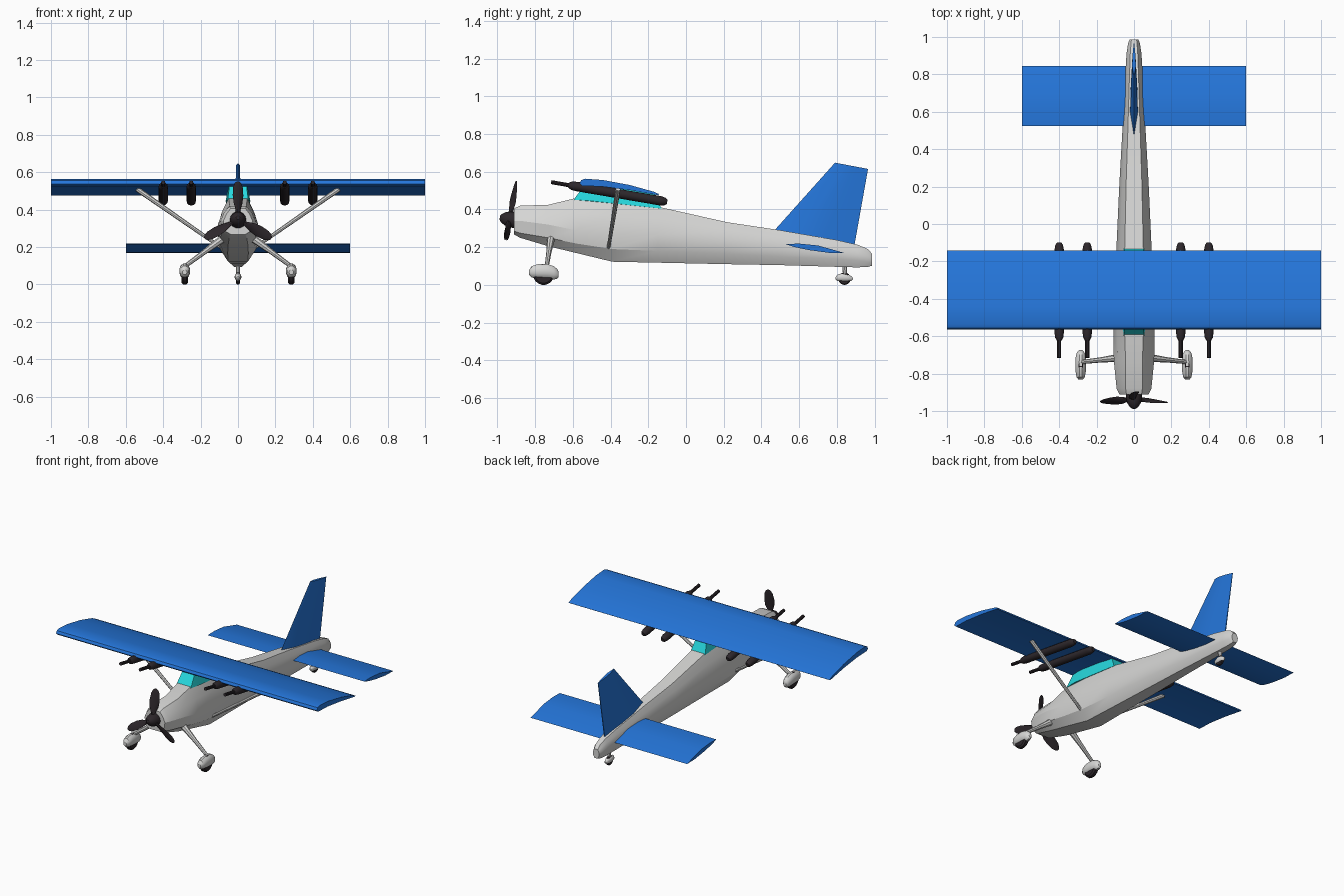
import bpy, bmesh, math
from mathutils import Vector, Matrix

if "Cube" in bpy.data.objects:
    bpy.data.objects.remove(bpy.data.objects["Cube"])


def material(name, rgb):
    m = bpy.data.materials.new(name)
    m.diffuse_color = (*rgb, 1)
    m.use_nodes = True
    m.node_tree.nodes["Principled BSDF"].inputs["Base Color"].default_value = m.diffuse_color
    return m


GREY = material("light_grey", (0.67, 0.67, 0.66))
BLUE = material("blue", (0.018, 0.18, 0.70))
DARK = material("near_black", (0.026, 0.020, 0.024))
CYAN = material("cyan_glass", (0.02, 0.70, 0.74))


def loft(name, rings, mat, matrix=None, angle=30):
    """Skin a list of equal-length point rings and cap both ends."""
    bm = bmesh.new()
    rows = [[bm.verts.new(p) for p in ring] for ring in rings]
    n = len(rows[0])
    for a, b in zip(rows, rows[1:]):
        for i in range(n):
            j = (i + 1) % n
            bm.faces.new((a[i], a[j], b[j], b[i]))
    bm.faces.new(rows[0])
    bm.faces.new(rows[-1])
    if matrix:
        bm.transform(matrix)
    bmesh.ops.recalc_face_normals(bm, faces=bm.faces[:])
    me = bpy.data.meshes.new(name)
    bm.to_mesh(me)
    bm.free()
    me.materials.append(mat)
    ob = bpy.data.objects.new(name, me)
    bpy.context.collection.objects.link(ob)
    bpy.ops.object.select_all(action='DESELECT')
    ob.select_set(True)
    bpy.context.view_layer.objects.active = ob
    bpy.ops.object.shade_smooth_by_angle(angle=math.radians(angle))
    return ob


def rod(name, p, q, profile, mat, sides=10):
    """Round part from p to q; profile = (fraction, radius) pairs."""
    p, q = Vector(p), Vector(q)
    d = q - p
    u = d.cross(Vector((0, 0, 1))).normalized()
    v = d.cross(u).normalized()
    rings = []
    for t, r in profile:
        rings.append([p + d * t + (u * math.cos(a) + v * math.sin(a)) * r
                      for a in (2 * math.pi * k / sides for k in range(sides))])
    return loft(name, rings, mat)


def pod(name, x, stations, mat, sides=12):
    """Streamlined body along y; stations = (y, z_low, z_high, half_width)."""
    rings = []
    for y, z0, z1, w in stations:
        rings.append([(x + w * math.cos(a), y, (z0 + z1) / 2 + (z1 - z0) / 2 * math.sin(a))
                      for a in (2 * math.pi * (k + .5) / sides for k in range(sides))])
    return loft(name, rings, mat)


# Fuselage: y, bottom, chine, widest height, top, half width, top half width
hull = [
    (-.912, .268, .285, .34, .405, .078, .04),
    (-.88, .25, .275, .34, .42, .093, .045),
    (-.73, .205, .25, .32, .425, .108, .045),
    (-.585, .17, .22, .29, .46, .11, .05),
    (-.39, .123, .19, .27, .45, .108, .052),
    (-.15, .118, .18, .265, .415, .095, .05),
    (.22, .11, .165, .235, .332, .078, .042),
    (.50, .105, .15, .205, .290, .062, .033),
    (.80, .096, .138, .175, .238, .047, .024),
    (.91, .093, .13, .16, .213, .040, .020),
    (.965, .096, .12, .15, .190, .032, .016),
    (.986, .102, .12, .14, .165, .024, .014),
]
rings = []
for y, zb, zc, zm, zt, w, tw in hull:
    half = [(.5 * w, zb), (.9 * w, zc), (w, zm), (.8 * w, zm + .55 * (zt - zm)), (tw, zt)]
    rings.append([(x, y, z) for x, z in half] + [(-x, y, z) for x, z in reversed(half)])
loft("fuselage", rings, GREY, angle=25)

# Cabin glass between fuselage and wing
base = [(-.055, -.595, .452), (.055, -.595, .452), (.066, -.5, .445), (.055, -.13, .405),
        (-.055, -.13, .405), (-.066, -.5, .445)]
roof = [(-.045, -.535, .535), (.045, -.535, .535), (.05, -.48, .53), (.04, -.17, .487),
        (-.04, -.17, .487), (-.05, -.48, .53)]
loft("cabin_glass", [base, roof], CYAN)

# Main wing
wing = [(-.565, .538), (-.556, .555), (-.535, .563), (-.44, .556), (-.30, .530),
        (-.17, .494), (-.142, .481), (-.150, .476), (-.30, .503), (-.45, .522), (-.55, .525)]
loft("main_wing", [[(x, y, z) for y, z in wing] for x in (-1, 1)], BLUE)

# Tailplane
tail = [(.525, .217), (.60, .219), (.70, .209), (.845, .168), (.76, .170), (.65, .185), (.57, .202)]
loft("tailplane", [[(x, y, z) for y, z in tail] for x in (-.6, .6)], BLUE)


# Fin: lens section swept from root chord to tip chord
def lens(lead, trail, t):
    side = [(.3, 1), (.6, .85), (1, .15)]
    pts = [(0, 0)] + side + [(f, -s) for f, s in reversed(side)]
    return [(s * t, lead[0] + (trail[0] - lead[0]) * f, lead[1] + (trail[1] - lead[1]) * f)
            for f, s in pts]


loft("tail_fin", [lens((.465, .285), (.892, .205), .021),
                  lens((.79, .648), (.965, .615), .010)], BLUE)

# Parts mirrored left and right
for s, side in ((-1, "left"), (1, "right")):
    # Wing struts
    rod(side + "_wing_strut", (s * .54, -.36, .51), (s * .08, -.412, .19),
        [(0, .014), (1, .009)], GREY, 8)
    # Undercarriage leg, wheel and wheel fairing
    rod(side + "_gear_leg", (s * .28, -.738, .10), (s * .075, -.715, .25),
        [(0, .011), (.5, .014), (1, .022)], GREY, 8)
    rod(side + "_wheel", (s * .285 - .018, -.755, .056), (s * .285 + .018, -.755, .056),
        [(0, .046), (.25, .056), (.75, .056), (1, .046)], DARK, 18)
    pod(side + "_wheel_fairing", s * .285,
        [(-.832, .052, .078, .012), (-.818, .038, .100, .023), (-.785, .032, .112, .029),
         (-.735, .030, .113, .030), (-.70, .028, .100, .026), (-.682, .032, .085, .018),
         (-.675, .042, .070, .010)], GREY)
    # Gun pods under the wing
    for x, place in ((.25, "inner"), (.40, "outer")):
        rod(f"{side}_{place}_gun_pod", (s * x, -.622, .529), (s * x, -.10, .440),
            [(0, .014), (.03, .022), (.08, .025), (.93, .025), (.98, .020), (1, .012)], DARK, 12)
        rod(f"{side}_{place}_gun_barrel", (s * x, -.715, .545), (s * x, -.60, .525),
            [(0, .011), (1, .011)], DARK, 10)

# Tail wheel
rod("tail_wheel_post", (0, .84, .12), (0, .843, .04), [(0, .013), (1, .010)], GREY, 8)
rod("tail_wheel", (-.010, .84, .033), (.010, .84, .033),
    [(0, .028), (.25, .033), (.75, .033), (1, .028)], DARK, 16)
pod("tail_wheel_fairing", 0,
    [(.793, .030, .042, .006), (.803, .020, .056, .013), (.83, .017, .063, .018),
     (.86, .017, .058, .016), (.878, .022, .046, .009), (.884, .028, .038, .005)], GREY)

# Propeller, tilted with the nose-up stance
tilt = Matrix.Translation((0, -.935, .348)) @ Matrix.Rotation(math.radians(-10), 4, 'X')
rod("spinner", (0, -.987, .357), (0, -.905, .343),
    [(0, .010), (.1, .022), (.35, .036), (.7, .043), (1, .044)], DARK, 14)
blade = [(.01, .012, .010, 50), (.05, .016, .009, 45), (.09, .029, .006, 35),
         (.13, .032, .005, 27), (.175, .027, .004, 20), (.198, .017, .003, 17), (.206, .006, .002, 16)]
for k in range(3):
    rings = []
    for r, c, t, tw in blade:
        turn = Matrix.Rotation(math.radians(tw), 3, 'Z')
        rings.append([turn @ Vector((c * math.cos(a), t * math.sin(a), r))
                      for a in (2 * math.pi * i / 8 for i in range(8))])
    loft(f"propeller_blade_{k + 1}", rings, DARK,
         tilt @ Matrix.Rotation(math.radians(120 * k), 4, 'Y'))
